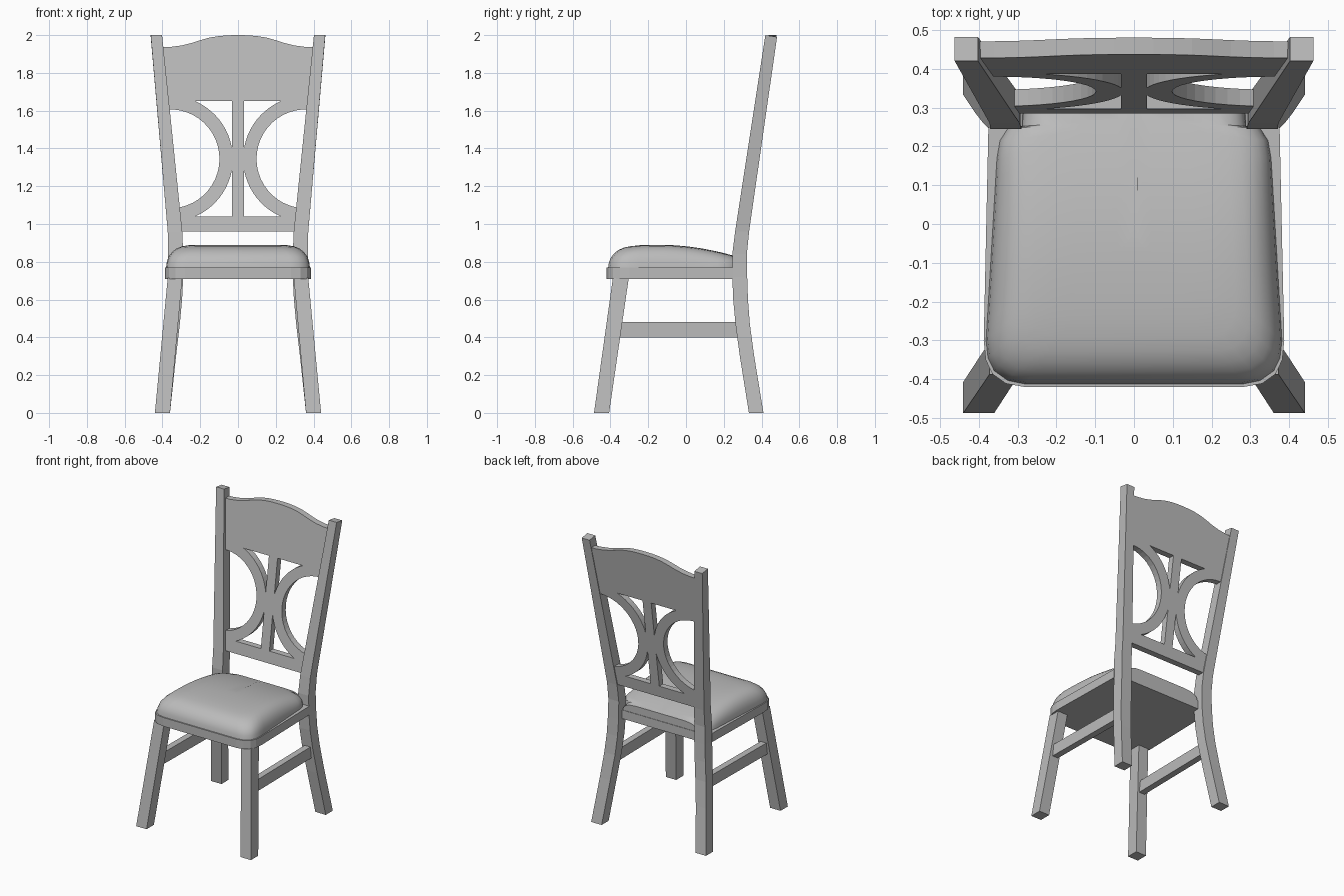
import bpy, bmesh, math

cube = bpy.data.objects.get("Cube")
if cube:
    bpy.data.objects.remove(cube, do_unlink=True)

GREY = (0.5, 0.5, 0.5, 1.0)
mat = bpy.data.materials.new("plain grey")
mat.use_nodes = True
mat.diffuse_color = GREY
bsdf = next(n for n in mat.node_tree.nodes if n.type == 'BSDF_PRINCIPLED')
bsdf.inputs["Base Color"].default_value = GREY


def loft(name, rings):
    """Skin closed rings of equal length and cap both ends."""
    bm = bmesh.new()
    rows = [[bm.verts.new(p) for p in ring] for ring in rings]
    n = len(rows[0])
    for a, b in zip(rows, rows[1:]):
        for i in range(n):
            j = (i + 1) % n
            bm.faces.new((a[i], a[j], b[j], b[i]))
    bm.faces.new(rows[0][::-1])
    bm.faces.new(rows[-1])
    bmesh.ops.recalc_face_normals(bm, faces=bm.faces)
    mesh = bpy.data.meshes.new(name)
    bm.to_mesh(mesh)
    bm.free()
    mesh.materials.append(mat)
    ob = bpy.data.objects.new(name, mesh)
    bpy.context.collection.objects.link(ob)
    return ob


def beam(name, sections, side):
    """Square timber through sections (z, x0, x1, y0, y1)."""
    return loft(name, [[(side * x0, y0, z), (side * x1, y0, z),
                        (side * x1, y1, z), (side * x0, y1, z)]
                       for z, x0, x1, y0, y1 in sections])


def mirrored(half):
    """Closed outline from its +x half."""
    return half + [(-x, y) for x, y in reversed(half)]


# Legs, back posts and side stretchers
BACK = [(0, .36, .44, .333, .41), (.3, .328, .408, .285, .361),
        (.47, .308, .39, .262, .338), (.6, .296, .378, .25, .328),
        (.72, .29, .372, .245, .324), (.84, .29, .37, .245, .322),
        (.96, .295, .372, .26, .334)]
FRONT = [(0, .36, .44, -.487, -.407), (.715, .295, .372, -.387, -.303)]
for side, word in ((1, "left"), (-1, "right")):
    post = beam("back_post_" + word, BACK + [(1.995, .402, .462, .42, .482)], side)
    for v in post.data.vertices:      # top is cut square to the lean
        if v.co.z > 1.9:
            v.co.z -= (v.co.y - .45) * .15
    beam("front_leg_" + word, FRONT, side)
    loft("stretcher_" + word, [
        [(side * (x + dx), y, z) for dx, z in
         ((-.022, .4), (.022, .4), (.022, .48), (-.022, .48))]
        for x, y in ((.358, -.36), (.35, .28))])

# Seat frame, notched around the back posts
frame_half = [(.28, -.42), (.33, -.411), (.365, -.386), (.382, -.35),
              (.387, -.3), (.375, .25), (.288, .25), (.288, .288)]
loft("seat_frame", [[(x, y, z) for x, y in mirrored(frame_half)]
                    for z in (.71, .77)])

# Domed cushion
SIDE_STEPS = 10
cushion_half = [(.28, -.412), (.325, -.403), (.36, -.378), (.376, -.345)]
cushion_half += [(.381 - .028 * t, -.3 + .47 * t)
                 for t in (i / SIDE_STEPS for i in range(SIDE_STEPS + 1))]
cushion_half += [(.345, .215), (.325, .246), (.288, .252), (.285, .285)]


def crown(y):
    d = y + .15
    return .89 - (.36 if d > 0 else .25) * d * d


def cushion_ring(inset, rise):
    ring = []
    for x, y in mirrored(cushion_half):
        y += inset * (.285 - y) / .697
        ring.append((x * (1 - inset / .385), y, .77 + rise * (crown(y) - .77)))
    return ring


PROFILE = [(0, 0), (.004, .25), (.014, .5), (.032, .7), (.055, .85), (.085, .94),
           (.12, .98), (.17, 1), (.23, 1), (.29, 1), (.34, 1), (.375, 1)]
cushion = loft("seat_cushion", [cushion_ring(*p) for p in PROFILE])

# Pierced back panel: a flat filled outline with holes, then leaned back
MID_Z, ARC_X, R_IN, R_OUT = 1.345, .36, .262, .333
RAIL_LOW, RAIL_TOP, CREST_LOW, SLAT = .96, 1.04, 1.65, .033


def post_edge(z):
    return .295 + (z - .96) * .103


def arc(radius, a0, a1, steps):
    return [(ARC_X + radius * math.cos(a), MID_Z + radius * math.sin(a))
            for a in (a0 + (a1 - a0) * i / steps for i in range(steps + 1))]


crest = [(.36, 1.937), (.3, 1.945), (.25, 1.957), (.2, 1.973), (.15, 1.987),
         (.1, 1.995), (.05, 1.999), (0, 2.0)]
half = [(post_edge(RAIL_LOW) + .03, RAIL_LOW),
        (post_edge(1.935) + .03, 1.935)] + crest
loops = [half + [(-x, z) for x, z in reversed(half[:-1])]]

# round openings beside the posts
opening = [p for p in arc(R_IN, math.radians(70), math.radians(290), 28)
           if p[0] < post_edge(p[1]) + .012]
opening.append((post_edge(1.075) + .012, MID_Z - R_IN + .008))
opening.append((post_edge(1.6) + .012, MID_Z + R_IN))

# three-cornered gaps beside the central slat
gap_start = math.pi - math.acos((ARC_X - SLAT) / R_OUT)
gap_end = math.pi - math.acos(0) + math.acos((CREST_LOW - MID_Z) / R_OUT)
gap = [(SLAT, CREST_LOW)] + arc(R_OUT, gap_start, gap_end, 10)
lower_gap = [(x, 2 * MID_Z - z) for x, z in gap]
for hole in (opening, gap, lower_gap):
    loops.append(hole)
    loops.append([(-x, z) for x, z in hole])

curve = bpy.data.curves.new("back_panel", 'CURVE')
curve.dimensions = '2D'
curve.fill_mode = 'BOTH'
curve.extrude = .0215
for loop in loops:
    spline = curve.splines.new('POLY')
    spline.points.add(len(loop) - 1)
    for point, (x, z) in zip(spline.points, loop):
        point.co = (x, z, 0, 1)
    spline.use_cyclic_u = True
curve.materials.append(mat)
panel = bpy.data.objects.new("back_panel", curve)
bpy.context.collection.objects.link(panel)
bpy.ops.object.select_all(action='DESELECT')
panel.select_set(True)
bpy.context.view_layer.objects.active = panel
bpy.ops.object.convert(target='MESH')
panel = bpy.context.view_layer.objects.active

bm = bmesh.new()
bm.from_mesh(panel.data)
for v in bm.verts:
    x, z, depth = v.co
    v.co = (x, .3065 + (z - RAIL_LOW) * .146 + depth, z)
bmesh.ops.remove_doubles(bm, verts=bm.verts, dist=1e-5)
bmesh.ops.recalc_face_normals(bm, faces=bm.faces)
bm.to_mesh(panel.data)
bm.free()
for poly in panel.data.polygons:
    poly.use_smooth = False

# Soft shading on the cushion only
bpy.ops.object.select_all(action='DESELECT')
cushion.select_set(True)
bpy.context.view_layer.objects.active = cushion
bpy.ops.object.shade_smooth_by_angle(angle=math.radians(40))
